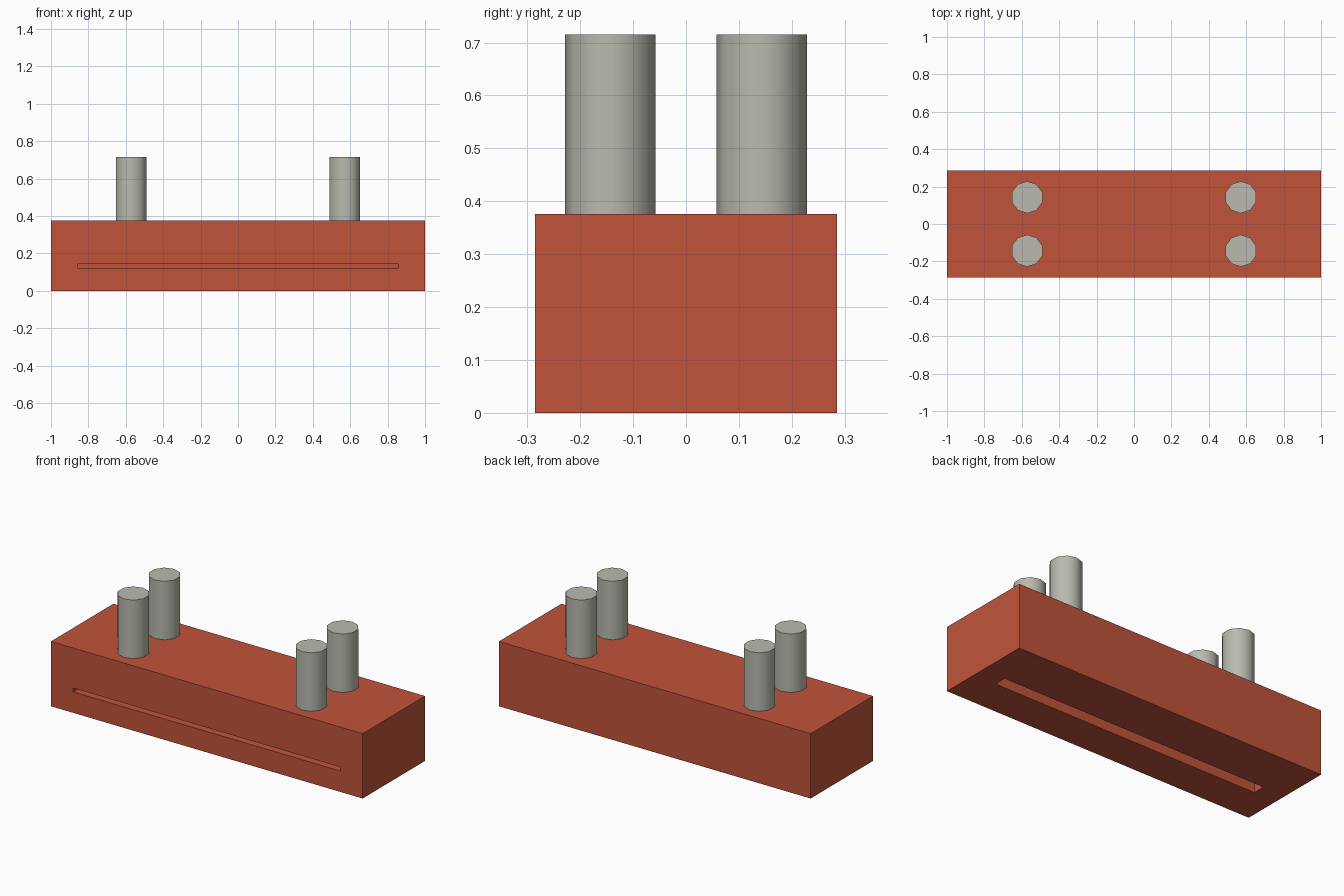
import bpy
import bmesh
from math import sin, cos, pi, radians
from mathutils import Vector

if "Cube" in bpy.data.objects:
    bpy.data.objects.remove(bpy.data.objects["Cube"])


def material(name, color):
    mat = bpy.data.materials.new(name)
    mat.diffuse_color = color
    mat.use_nodes = True
    mat.node_tree.nodes["Principled BSDF"].inputs["Base Color"].default_value = mat.diffuse_color
    return mat


def prism(name, profile, direction, mat=None):
    """Extrude a closed 3D profile along a direction into a solid."""
    bm = bmesh.new()
    face = bm.faces.new([bm.verts.new(p) for p in profile])
    ext = bmesh.ops.extrude_face_region(bm, geom=[face], use_keep_orig=True)
    verts = [g for g in ext["geom"] if isinstance(g, bmesh.types.BMVert)]
    bmesh.ops.translate(bm, verts=verts, vec=Vector(direction))
    bmesh.ops.recalc_face_normals(bm, faces=bm.faces)
    mesh = bpy.data.meshes.new(name)
    bm.to_mesh(mesh)
    bm.free()
    obj = bpy.data.objects.new(name, mesh)
    bpy.context.collection.objects.link(obj)
    if mat:
        mesh.materials.append(mat)
    return obj


def activate(obj):
    bpy.ops.object.select_all(action='DESELECT')
    obj.select_set(True)
    bpy.context.view_layer.objects.active = obj


red = material("red", (0.527, 0.088, 0.043, 1))
grey = material("warm_grey", (0.487, 0.487, 0.434, 1))

HALF_Y, HEIGHT, TOP = 0.2857, 0.376, 0.715

# Block body
body = prism("body", [(-1, -HALF_Y, 0), (-1, HALF_Y, 0),
                      (-1, HALF_Y, HEIGHT), (-1, -HALF_Y, HEIGHT)], (2, 0, 0), red)

# Bent slot running from the front face down through the underside
slot_yz = [(-0.35, 0.121), (-0.071, 0.121), (-0.071, -0.05),
           (0, -0.05), (0, 0.144), (-0.35, 0.144)]
slot = prism("slot_cutter", [(-0.857, y, z) for y, z in slot_yz], (1.714, 0, 0), red)
slot.hide_render = True
cut = body.modifiers.new("slot", 'BOOLEAN')
cut.operation = 'DIFFERENCE'
cut.solver = 'EXACT'
cut.object = slot
activate(body)
bpy.ops.object.modifier_apply(modifier=cut.name)
bpy.data.objects.remove(slot)

# Four ten-sided pegs on top
R, SIDES = 0.0857, 10
for sx, xname in ((-1, "left"), (1, "right")):
    for sy, yname in ((-1, "front"), (1, "back")):
        ring = [(sx * 0.5714 + R * sin(2 * pi * i / SIDES),
                 sy * 0.1429 + R * cos(2 * pi * i / SIDES), HEIGHT)
                for i in range(SIDES)]
        peg = prism(f"peg_{yname}_{xname}", ring, (0, 0, TOP - HEIGHT), grey)
        activate(peg)
        bpy.ops.object.shade_smooth_by_angle(angle=radians(45))
